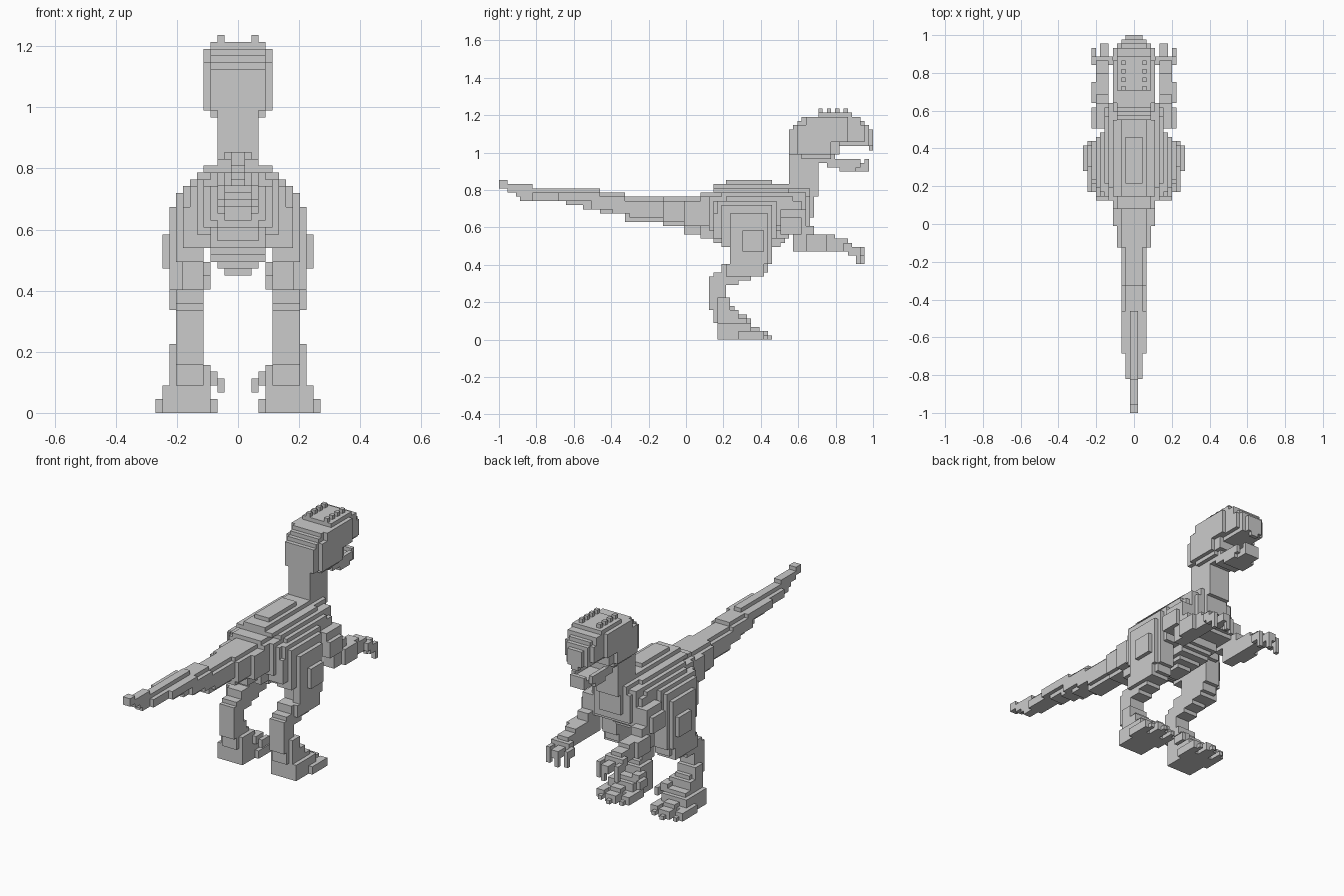
import bpy, bmesh
from mathutils import Vector

S = 2 / 89                      # block size; the model is 89 blocks long


def part(name, boxes, cut=(), side=1):
    """Fill block ranges (x0,x1,y0,y1,z0,z1), keep only the outer skin."""
    def cells(bs):
        return {(x, y, z) for a, b, c, d, e, f in bs
                for x in range(a, b) for y in range(c, d) for z in range(e, f)}
    solid = cells(boxes) - cells(cut)
    bm = bmesh.new()
    verts = {}

    def vert(p):
        if p not in verts:
            verts[p] = bm.verts.new((side * p[0] * S, (p[1] - 44.5) * S, p[2] * S))
        return verts[p]

    for c in solid:
        for ax in range(3):
            for d in (0, 1):
                n = list(c)
                n[ax] += 1 if d else -1
                if tuple(n) in solid:
                    continue
                u, v = (ax + 1) % 3, (ax + 2) % 3
                ring = []
                for i, j in ((0, 0), (1, 0), (1, 1), (0, 1)):
                    p = list(c)
                    p[ax] += d
                    p[u] += i
                    p[v] += j
                    ring.append(vert(tuple(p)))
                if (d == 0) != (side < 0):
                    ring.reverse()
                bm.faces.new(ring)
    bmesh.ops.dissolve_limit(bm, angle_limit=0.01, verts=bm.verts[:], edges=bm.edges[:])
    me = bpy.data.meshes.new(name)
    bm.to_mesh(me)
    bm.free()
    ob = bpy.data.objects.new(name, me)
    bpy.context.collection.objects.link(ob)


def mid(w, *r):
    """Box centred on x = 0 with half width w."""
    return (-w, w, *r)


# tail: thickens in steps towards the hips
part("tail", [
    mid(1, 0, 2, 36, 38), mid(1, 2, 4, 35, 37), mid(1, 4, 8, 34, 37),
    mid(1, 5, 24, 33, 36), mid(2, 8, 20, 33, 35), mid(3, 14, 24, 33, 35),
    mid(2, 16, 29, 32, 35), mid(2, 20, 27, 31, 35), mid(3, 22, 30, 31, 34),
    mid(2, 24, 30, 30, 35), mid(3, 27, 39, 30, 33), mid(2, 30, 39, 28, 34),
    mid(3, 31, 39, 29, 33), mid(4, 39, 50, 28, 33), mid(3, 39, 45, 27, 34),
    mid(5, 44, 50, 27, 33), mid(3, 44, 50, 25, 34)])

# torso: stacked back layers, stepped belly and chest
part("torso", [
    mid(2, 54, 65, 37, 38), mid(3, 51, 69, 36, 37), mid(5, 51, 69, 35, 36),
    mid(4, 48, 72, 34, 35), mid(6, 53, 73, 34, 35), mid(7, 54, 70, 33, 34),
    mid(5, 48, 74, 27, 34), mid(4, 48, 53, 24, 34), mid(6, 50, 73, 26, 34),
    mid(7, 51, 72, 27, 33), mid(8, 52, 66, 25, 33), mid(3, 72, 75, 29, 35),
    mid(5, 51, 69, 24, 28), mid(4, 51, 68, 23, 26), mid(4, 54, 67, 22, 24),
    mid(3, 56, 65, 21, 22), mid(2, 58, 63, 20, 21), mid(5, 69, 73, 26, 28)])

part("neck", [mid(3, 69, 75, 30, 46), mid(3, 69, 76, 34, 46), mid(4, 69, 74, 33, 36)])

# head: rounded skull, open mouth, row of crest studs
part("head", [
    mid(3, 69, 80, 44, 48), mid(4, 69, 81, 44, 50), mid(4, 70, 86, 48, 51), mid(4, 71, 83, 51, 52),
    mid(5, 71, 79, 44, 51), mid(5, 73, 83, 47, 53), mid(4, 72, 86, 50, 53),
    mid(4, 76, 84, 53, 54), mid(3, 71, 87, 48, 52), mid(4, 79, 87, 47, 51),
    mid(3, 80, 88, 46, 51), mid(2, 86, 89, 46, 50), mid(1, 88, 89, 45, 50),
    mid(4, 72, 79, 43, 44)]
    + [(x, x + 1, y, y + 1, 54, 55) for x in (-3, 2) for y in (76, 78, 80, 82)])
part("lower_jaw", [
    mid(3, 73, 80, 42, 45), mid(3, 78, 86, 41, 43), mid(2, 81, 88, 40, 42),
    mid(3, 81, 85, 40, 43), mid(2, 87, 88, 42, 43)],
    cut=[mid(2, 80, 87, 42, 43)])

for side, tag in ((1, "right"), (-1, "left")):
    # leg: layered thigh, bent knee, shank leaning into the ankle
    part(tag + "_leg", [
        (5, 9, 53, 65, 22, 32), (5, 9, 56, 65, 18, 24), (4, 8, 51, 66, 24, 30),
        (8, 10, 55, 64, 18, 30), (10, 11, 58, 63, 21, 26),
        (5, 9, 56, 64, 17, 20), (5, 10, 54, 63, 15, 18), (5, 9, 53, 64, 16, 18),
        (5, 9, 51, 60, 14, 16), (5, 9, 50, 57, 13, 15), (5, 9, 50, 54, 7, 14),
        (5, 9, 50, 55, 8, 10), (5, 9, 51, 56, 4, 8), (5, 10, 52, 55, 3, 10),
        (4, 10, 52, 57, 3, 7), (4, 10, 52, 58, 2, 5)], side=side)
    # foot: flat sole, three toes, raised inner claw
    part(tag + "_foot", [
        (4, 11, 52, 60, 0, 4), (3, 12, 57, 61, 0, 2), (5, 10, 52, 59, 3, 5),
        (6, 9, 58, 62, 0, 3), (6, 9, 60, 64, 0, 2), (7, 8, 63, 65, 0, 1),
        (10, 12, 60, 63, 0, 2), (10, 11, 62, 64, 0, 1),
        (3, 5, 60, 63, 0, 2), (4, 5, 62, 64, 0, 1),
        (3, 5, 56, 59, 4, 6), (2, 3, 57, 60, 3, 5)], side=side)
    # arm: shoulder block, forearm, hand with three drooping fingers
    part(tag + "_arm", [
        (6, 9, 67, 73, 25, 31), (7, 10, 67, 72, 25, 29), (6, 9, 70, 75, 21, 27),
        (6, 10, 73, 78, 21, 25), (6, 9, 73, 80, 21, 25), (6, 9, 78, 83, 22, 24),
        (6, 9, 76, 82, 21, 24), (5, 10, 82, 84, 21, 23),
        (9, 10, 83, 86, 20, 22), (9, 10, 85, 86, 18, 21),
        (6, 8, 83, 87, 20, 22), (6, 7, 86, 87, 18, 21),
        (4, 5, 83, 86, 20, 22), (4, 5, 85, 86, 18, 21)], side=side)
